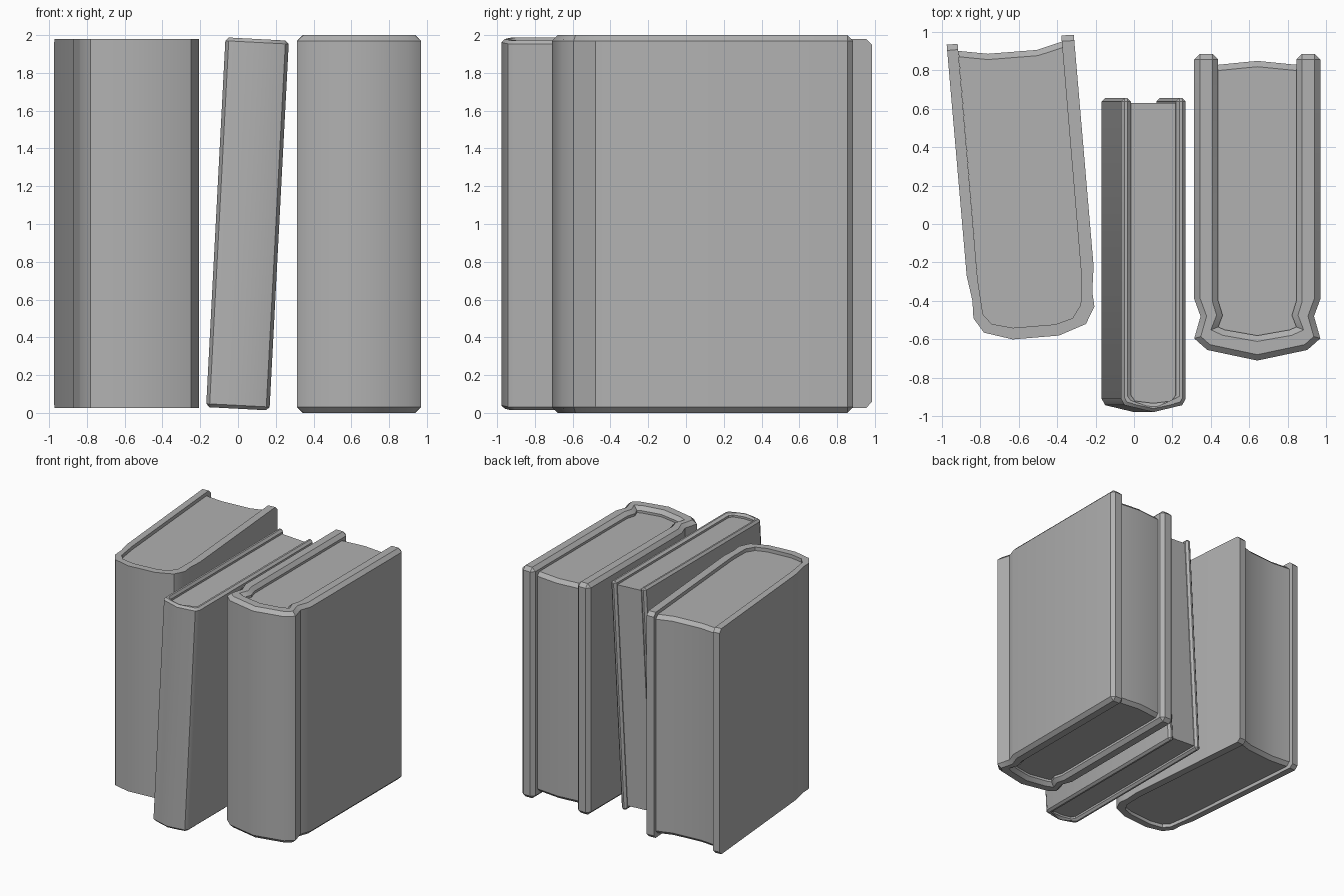
import bpy, bmesh, math

if "Cube" in bpy.data.objects:
    bpy.data.objects.remove(bpy.data.objects["Cube"])

# Mid grey used on every part
grey = bpy.data.materials.new("cloth_grey")
grey.diffuse_color = (.44, .44, .44, 1)
grey.use_nodes = True
grey.node_tree.nodes["Principled BSDF"].inputs["Base Color"].default_value = grey.diffuse_color


def prism(name, pts, z0, z1, offset, end_sides, full):
    """Extrude a plan outline; chamfer every rim edge (full) or only the rims of end_sides."""
    bm = bmesh.new()
    lo = [bm.verts.new((x, y, z0)) for x, y in pts]
    hi = [bm.verts.new((x, y, z1)) for x, y in pts]
    n = len(pts)
    bm.faces.new(lo[::-1])
    bm.faces.new(hi)
    for i in range(n):
        j = (i + 1) % n
        bm.faces.new((lo[i], lo[j], hi[j], hi[i]))
    chosen = set()
    for i in range(n):
        j = (i + 1) % n
        if full or i in end_sides:
            chosen.add(bm.edges.get((lo[i], lo[j])))
            chosen.add(bm.edges.get((hi[i], hi[j])))
        if full and i in end_sides:
            chosen.add(bm.edges.get((lo[i], hi[i])))
            chosen.add(bm.edges.get((lo[j], hi[j])))
    bmesh.ops.recalc_face_normals(bm, faces=bm.faces[:])
    if chosen:
        bmesh.ops.bevel(bm, geom=list(chosen), offset=offset, offset_type='OFFSET',
                        segments=1, profile=0.5, affect='EDGES', clamp_overlap=False)
    bmesh.ops.recalc_face_normals(bm, faces=bm.faces[:])
    me = bpy.data.meshes.new(name)
    bm.to_mesh(me)
    bm.free()
    me.materials.append(grey)
    ob = bpy.data.objects.new(name, me)
    bpy.context.collection.objects.link(ob)
    return ob


def mirrored(half):
    """Left half from the back to the spine centre (last point on x = 0), plus its mirror."""
    return half + [(-x, y) for x, y in half[-2::-1]]


def book(name, outer, inner, rear, z0, z1, recess, bevel, full, page_bevel):
    """U-shaped cover between outer and inner paths, page block filling the inside."""
    no, ni = len(outer), len(inner)
    cover = prism(name + "_cover", outer + inner[::-1], z0, z1, bevel,
                  {no - 1, no + ni - 1}, full)
    # page block: inner path with its ends pulled back to the fore-edge curve
    path = [rear[0]] + inner[1:-1] + [rear[-1]]
    pts = path + rear[-2:0:-1]
    sides = set(range(len(path) - 1, len(pts))) if page_bevel else set()
    pages = prism(name + "_pages", pts, z0 + recess, z1 - recess, page_bevel, sides, False)
    return cover, pages


# Left book, turned a little about the vertical
left = book(
    "left_book",
    [(-.974, .932), (-.87, -.27), (-.84, -.40), (-.835, -.49), (-.78, -.565), (-.63, -.60),
     (-.39, -.58), (-.25, -.52), (-.206, -.43), (-.217, -.35), (-.21, -.22), (-.313, .984)],
    [(-.917, .937), (-.813, -.29), (-.785, -.47), (-.74, -.52), (-.63, -.54),
     (-.41, -.522), (-.32, -.49), (-.277, -.42), (-.275, -.25), (-.378, .98)],
    [(-.913, .90), (-.76, .885), (-.505, .905), (-.375, .948)],
    .027, 1.98, .03, .03, False, .03)

# Middle book, thin and leaning to the right
middle = book(
    "middle_book",
    mirrored([(-.168, .655), (-.168, -.91), (-.15, -.942), (0, -.978)]),
    mirrored([(-.117, .655), (-.117, -.89), (-.095, -.92), (0, -.932)]),
    [(-.117, .63), (.117, .63)],
    0, 1.96, .035, .018, True, 0)
for ob in middle:
    ob.rotation_euler.y = math.radians(3)
    ob.location = (-.001, 0, .022)

# Right book, thick cover with hinge grooves beside the spine
right = book(
    "right_book",
    mirrored([(-.328, .885), (-.328, -.39), (-.295, -.48), (-.328, -.595), (-.26, -.655), (0, -.71)]),
    mirrored([(-.203, .885), (-.203, -.40), (-.18, -.475), (-.203, -.535), (-.17, -.55), (0, -.58)]),
    [(-.203, .828), (0, .848), (.203, .828)],
    0, 2, .05, .03, True, .03)
for ob in right:
    ob.location.x = .641

# Smooth the rounded spines, keep the edges crisp
bpy.ops.object.select_all(action='DESELECT')
for ob in left + middle + right:
    ob.select_set(True)
bpy.context.view_layer.objects.active = right[0]
bpy.ops.object.shade_smooth_by_angle(angle=math.radians(35))
